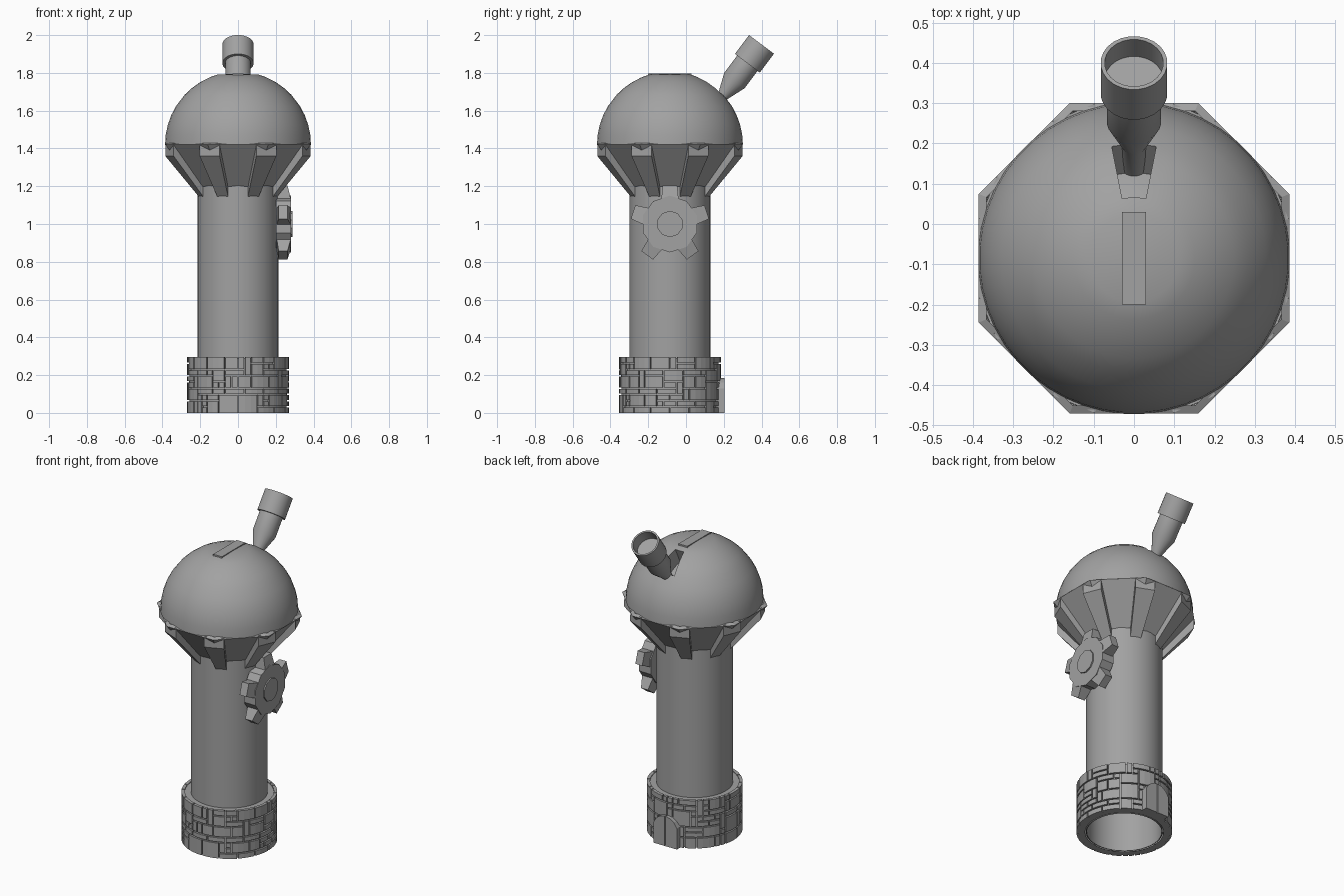
import bpy, bmesh, math, random
from math import sin, cos, radians, pi
from mathutils import Vector

if "Cube" in bpy.data.objects:
    bpy.data.objects.remove(bpy.data.objects["Cube"], do_unlink=True)

CY = -0.085  # tower axis in y
grey = bpy.data.materials.new("stone_grey")
grey.use_nodes = True
grey.diffuse_color = (0.36, 0.36, 0.36, 1)
grey.node_tree.nodes["Principled BSDF"].inputs["Base Color"].default_value = (0.36, 0.36, 0.36, 1)


def finish(bm, name, loc=(0, CY, 0), smooth=None, closed=True):
    if closed:
        bmesh.ops.recalc_face_normals(bm, faces=bm.faces)
    mesh = bpy.data.meshes.new(name)
    bm.to_mesh(mesh)
    bm.free()
    obj = bpy.data.objects.new(name, mesh)
    bpy.context.collection.objects.link(obj)
    obj.location = loc
    mesh.materials.append(grey)
    if smooth:
        bpy.ops.object.select_all(action='DESELECT')
        obj.select_set(True)
        bpy.context.view_layer.objects.active = obj
        bpy.ops.object.shade_smooth_by_angle(angle=radians(smooth))
    return obj


def polar(r, a, z):
    """Point at radius r, a radians clockwise from the back."""
    return Vector((r * sin(a), r * cos(a), z))


def lathe(bm, profile, n):
    """Spin an (r, z) profile around z; a radius of 0 becomes a pole."""
    rings = []
    for r, z in profile:
        if r == 0:
            rings.append([bm.verts.new((0, 0, z))] * n)
        else:
            rings.append([bm.verts.new(polar(r, 2 * pi * (i + 0.5) / n, z)) for i in range(n)])
    for lo, hi in zip(rings, rings[1:]):
        for i in range(n):
            j = (i + 1) % n
            corners = list(dict.fromkeys([lo[i], lo[j], hi[j], hi[i]]))
            bm.faces.new(corners)


def prism(bm, a, b):
    """Solid between two matching loops of points."""
    va, vb = [bm.verts.new(p) for p in a], [bm.verts.new(p) for p in b]
    bm.faces.new(va)
    bm.faces.new(vb[::-1])
    for i in range(len(va)):
        j = (i + 1) % len(va)
        bm.faces.new([va[i], vb[i], vb[j], va[j]])


# Tower shaft, hollow and open below
bm = bmesh.new()
lathe(bm, [(0.21, 0), (0.215, 0), (0.215, 1.25), (0.21, 1.25), (0.21, 0)], 48)
bmesh.ops.remove_doubles(bm, verts=bm.verts, dist=1e-5)
finish(bm, "tower_shaft", smooth=30)

# Base wall core behind the stones
bm = bmesh.new()
lathe(bm, [(0.22, 0), (0.257, 0), (0.257, 0.29), (0.212, 0.29)], 48)
finish(bm, "base_core", smooth=30)

# Random patchwork of stones on the base
random.seed(4)
COLS, ROWS = 48, 9
step, row = 2 * pi / COLS, 0.295 / ROWS
free = {(c, r) for c in range(COLS) for r in range(ROWS)}
bm = bmesh.new()
for c in range(COLS):
    for r in range(ROWS):
        if (c, r) not in free:
            continue
        w, h = random.choice([(1, 1), (2, 1), (3, 1), (2, 2), (3, 2), (1, 2), (3, 3), (1, 3)])
        while w > 1 and any((c + i, r) not in free for i in range(w)):
            w -= 1
        while h > 1 and any((c + i, r + k) not in free for i in range(w) for k in range(h)):
            h -= 1
        free -= {(c + i, r + k) for i in range(w) for k in range(h)}
        a0, a1 = c * step + 0.014, (c + w) * step - 0.014
        z0, z1 = r * row + (0.004 if r else 0), (r + h) * row - (0.004 if r + h < ROWS else 0)
        angles = [a0 + (a1 - a0) * i / w for i in range(w + 1)]
        outline = [(0.269, a) for a in angles] + [(0.25, a) for a in angles[::-1]]
        prism(bm, [polar(q, a, z0) for q, a in outline], [polar(q, a, z1) for q, a in outline])
finish(bm, "base_stones")

# Arched double door at the back
for side in (-1, 1):
    bm = bmesh.new()
    arch = [(0.003, 0), (0.08, 0), (0.08, 0.13), (0.06, 0.16), (0.035, 0.178), (0.003, 0.185)]
    prism(bm, [(side * x, 0.23, z) for x, z in arch], [(side * x, 0.289, z) for x, z in arch])
    finish(bm, "door_leaf_" + ("left" if side > 0 else "right"))
bm = bmesh.new()
prism(bm, [(x, 0.23, z) for x, z in ((-.01, 0), (.01, 0), (.01, .18), (-.01, .18))],
      [(x, 0.283, z) for x, z in ((-.01, 0), (.01, 0), (.01, .18), (-.01, .18))])
finish(bm, "door_joint")

# Sloped collar under the dome
bm = bmesh.new()
lathe(bm, [(0.2, 1.195), (0.215, 1.2), (0.39, 1.42), (0.37, 1.43)], 8)
for v in bm.verts:  # widen the eight flats so they meet the dome
    v.co.x *= 1.07
    v.co.y *= 1.07
finish(bm, "collar")

# Eight brackets around the collar
bm = bmesh.new()
section = [(0.396, 1.425), (0.397, 1.36), (0.21, 1.14), (0.2, 1.2), (0.35, 1.425)]
for k in range(8):
    mid, half = radians(22.5 + 45 * k), radians(8.3)
    prism(bm, [polar(r, mid - half, z) for r, z in section],
          [polar(r, mid + half, z) for r, z in section])
finish(bm, "collar_brackets")

# Dome with a flat crown and a sunken viewing slit
bm = bmesh.new()
R, DZ, N = 0.387, 1.42, 48
rings = [radians(t) for t in (90, 82, 74, 66, 58, 47, 40, 31, 23, 16.5)]
profile = [(R * sin(t), R * cos(t)) for t in rings] + [(0, R * cos(rings[-1]) + 0.004)]
lathe(bm, profile, N)
bmesh.ops.recalc_face_normals(bm, faces=bm.faces)
slit = []
for f in bm.faces:
    c = f.calc_center_median()
    if 0.155 < c.xy.length < 0.28 and abs(math.atan2(c.x, c.y)) < radians(10):
        slit.append(f)
out = bmesh.ops.extrude_face_region(bm, geom=slit)
bmesh.ops.delete(bm, geom=slit, context='FACES')
for v in out["geom"]:
    if isinstance(v, bmesh.types.BMVert):
        v.co *= 0.75
finish(bm, "dome", (0, CY, DZ), smooth=25, closed=False)

# Flat shutter strip across the crown
bm = bmesh.new()
plate = ((-.03, -.115), (.03, -.115), (.03, .115), (-.03, .115))
prism(bm, [(x, y, 1.785) for x, y in plate], [(x, y, 1.798) for x, y in plate])
finish(bm, "crown_strip")

# Telescope: taper, tube, hollow hood and lens, leaning backwards
bm = bmesh.new()
lathe(bm, [(0, -0.45), (0.03, -0.45), (0.03, -0.34), (0.068, -0.24), (0.068, -0.125),
           (0.083, -0.125), (0.083, 0), (0.073, 0), (0.073, -0.07), (0, -0.07)], 24)
scope = finish(bm, "telescope", (0, 0.4, 1.951), smooth=30)
scope.rotation_euler.x = -math.atan2(0.6, 0.8)

# Five-toothed wheel on the left side
bm = bmesh.new()


def wheel_loop(radius, x):
    return [(x, radius * cos(radians(36 * i + 18)), radius * sin(radians(36 * i + 18)))
            for i in range(10)]


prism(bm, wheel_loop(0.15, 0.2), wheel_loop(0.15, 0.28))
for k in range(5):
    a = radians(90 + 72 * k)
    u, t = Vector((0, cos(a), sin(a))), Vector((0, -sin(a), cos(a)))

    def tooth(r, half, x0, x1):
        return [u * r + t * s * half + Vector((x, 0, 0))
                for s, x in ((-1, x0), (1, x0), (1, x1), (-1, x1))]
    prism(bm, tooth(0.13, 0.046, 0.205, 0.28), tooth(0.205, 0.038, 0.215, 0.262))
prism(bm, wheel_loop(0.07, 0.27), wheel_loop(0.07, 0.288))
finish(bm, "wheel", (0, CY, 1.0))
